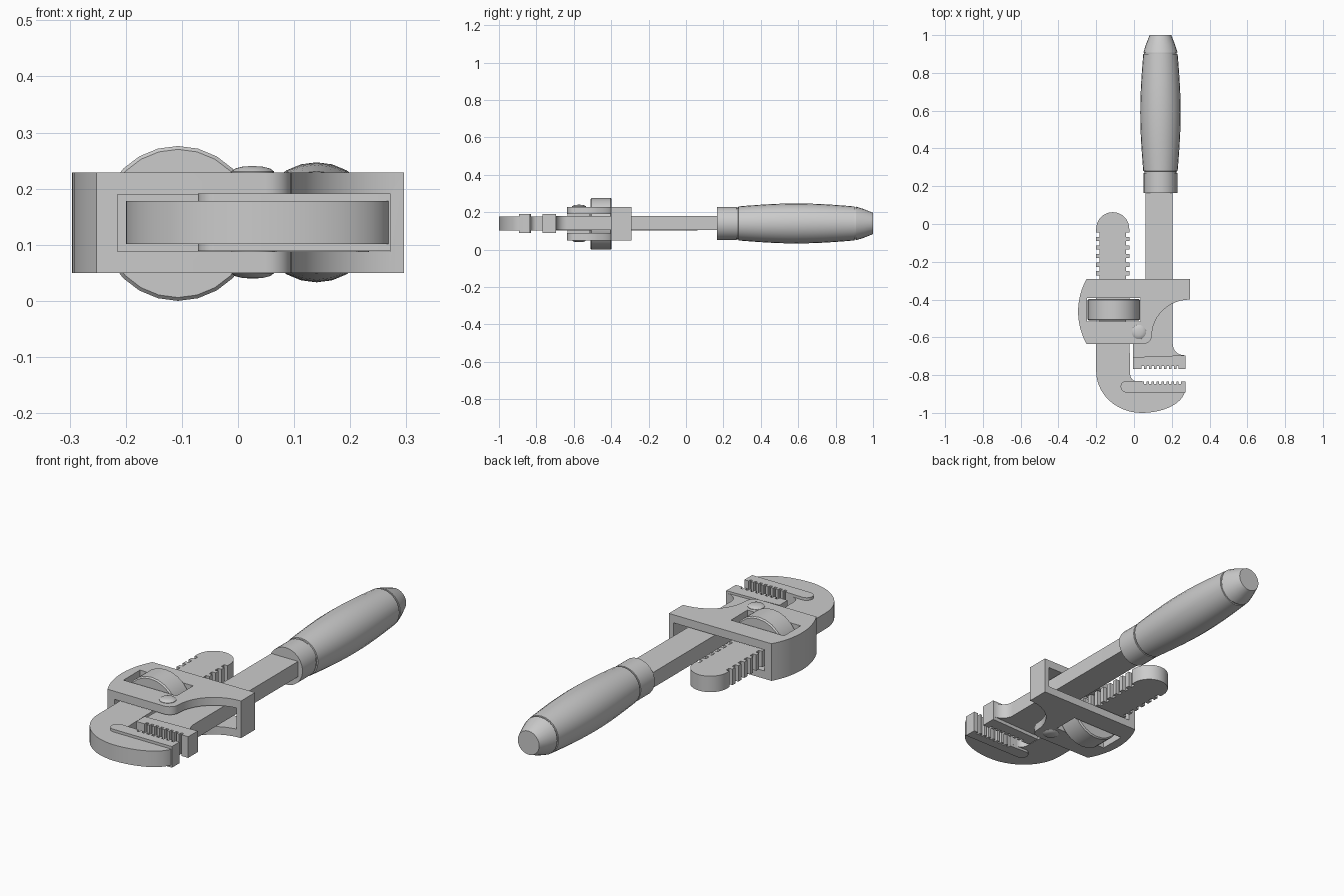
import bpy, bmesh
from math import cos, sin, pi, radians
from mathutils import Vector

if "Cube" in bpy.data.objects:
    bpy.data.objects.remove(bpy.data.objects["Cube"])


def finish(name, bm):
    bmesh.ops.recalc_face_normals(bm, faces=bm.faces)
    me = bpy.data.meshes.new(name)
    bm.to_mesh(me)
    bm.free()
    ob = bpy.data.objects.new(name, me)
    bpy.context.collection.objects.link(ob)
    return ob


def smooth(ob, angle=32):
    bpy.ops.object.select_all(action='DESELECT')
    ob.select_set(True)
    bpy.context.view_layer.objects.active = ob
    bpy.ops.object.shade_smooth_by_angle(angle=radians(angle))


def arc(cx, cy, rx, ry, a0, a1, n=12):
    angs = [radians(a0 + (a1 - a0) * i / n) for i in range(n + 1)]
    return [(cx + rx * cos(a), cy + ry * sin(a)) for a in angs]


def notches(start, end, n, top, root, fill=0.5):
    """Square notches along a line: list of (position, height)."""
    pts, p = [], (end - start) / n
    for i in range(n):
        s = start + i * p
        pts += [(s, top), (s, root), (s + p * fill, root), (s + p * fill, top)]
    return pts


def plate(name, outline, z0, z1):
    bm = bmesh.new()
    face = bm.faces.new([bm.verts.new((x, y, z0)) for x, y in outline])
    new = bmesh.ops.extrude_face_region(bm, geom=[face])['geom']
    bmesh.ops.translate(bm, vec=(0, 0, z1 - z0),
                        verts=[v for v in new if isinstance(v, bmesh.types.BMVert)])
    return finish(name, bm)


def lathe(name, profile, origin, axis, steps=24):
    """Revolve (distance along axis, radius) pairs; capped at both ends."""
    bm = bmesh.new()
    d, o = Vector(axis), Vector(origin)
    u = Vector((1, 0, 0))
    w = d.cross(u)
    rings = [[bm.verts.new(o + d * t + (u * cos(2 * pi * i / steps) + w * sin(2 * pi * i / steps)) * r)
              for i in range(steps)] for t, r in profile]
    for a, b in zip(rings, rings[1:]):
        for i in range(steps):
            j = (i + 1) % steps
            bm.faces.new((a[i], a[j], b[j], b[i]))
    bm.faces.new(rings[0])
    bm.faces.new(rings[-1])
    return finish(name, bm)


def cut(ob, x0, x1, y0, y1, z0, z1):
    c = plate("cutter", [(x0, y0), (x1, y0), (x1, y1), (x0, y1)], z0, z1)
    c.hide_render = True
    m = ob.modifiers.new("cut", 'BOOLEAN')
    m.operation, m.solver, m.object = 'DIFFERENCE', 'EXACT', c
    bpy.context.view_layer.objects.active = ob
    bpy.ops.object.modifier_apply(modifier=m.name)
    bpy.data.objects.remove(c)


# Turned handle with ferrule and end cap
body = [(0.28 + 0.62 * i / 12, 0.091 + 0.016 * sin(pi * i / 12)) for i in range(13)]
smooth(lathe("handle", [(0.165, 0.089), (0.27, 0.089), (0.271, 0.085), (0.279, 0.085)] + body
             + [(0.901, 0.086), (0.908, 0.086), (0.909, 0.09), (0.95, 0.077), (1.0, 0.057)],
             (0.14, 0, 0.14), (0, 1, 0)))

# Shank with fixed jaw head
smooth(plate("shank", [(0.062, 0.2), (0.062, -0.52), (-0.005, -0.54), (-0.005, -0.72), (0.272, -0.72),
                       (0.272, -0.695)] + arc(0.265, -0.635, 0.06, 0.06, 270, 180, 8) + [(0.205, 0.2)],
             0.106, 0.18))

# Fixed jaw plate, teeth facing the hook
smooth(plate("fixed_jaw_plate", [(-0.005, -0.705), (-0.005, -0.768)]
             + notches(0.04, 0.25, 8, -0.768, -0.752) + [(0.272, -0.768), (0.272, -0.695)],
             0.089, 0.191))

# Hook jaw: rounded rack end, notched sides, curved hook
left = [(x, y) for y, x in notches(-0.045, -0.59, 12, -0.2, -0.182)]
right = [(x, y) for y, x in reversed(notches(-0.045, -0.59, 12, -0.025, -0.043))]
smooth(plate("hook_jaw", arc(-0.1125, -0.025, 0.0875, 0.0875, 0, 180, 16) + left
             + arc(0.04, -0.78, 0.24, 0.22, 180, 270, 14)
             + arc(0.04, -0.87, 0.232, 0.13, 270, 360, 12)[1:] + [(0.272, -0.85), (0.04, -0.85), (0.04, -0.832)]
             + arc(0.015, -0.797, 0.035, 0.035, 270, 180, 6) + right, 0.101, 0.178))

# Toothed insert set in the hook
smooth(plate("hook_insert", arc(-0.04, -0.861, 0.031, 0.031, 90, 270, 10) + [(0.272, -0.892), (0.272, -0.833)]
             + [p for p in notches(0.25, 0.04, 8, -0.833, -0.848)], 0.089, 0.191))

# Housing: outlined block with a slot for the bars and a window for the nut
housing = plate("housing", [(0.296, -0.292)] + arc(0.057, -0.463, 0.353, 0.353, 151, 209, 12)
                + arc(0.05, -0.59, 0.045, 0.045, 270, 360, 6)
                + arc(0.296, -0.59, 0.201, 0.19, 180, 90, 12)[1:], 0.05, 0.229)
cut(housing, -0.215, 0.272, -0.8, -0.1, 0.088, 0.19)
cut(housing, -0.249, 0.034, -0.517, -0.391, -0.1, 0.4)
smooth(housing)

# Adjusting nut with slightly bevelled rims
smooth(lathe("adjusting_nut", [(-0.511, 0.132), (-0.505, 0.138), (-0.403, 0.138), (-0.397, 0.132)],
             (-0.107, 0, 0.138), (0, 1, 0)))

# Domed pivot rivets on both faces
for side, label in ((1, "upper"), (-1, "lower")):
    smooth(lathe("rivet_" + label, [(0.05, 0.038), (0.091, 0.038), (0.096, 0.031), (0.099, 0.019), (0.1, 0.006)],
                 (0.026, -0.572, 0.14), (0, 0, side), 20), 50)
